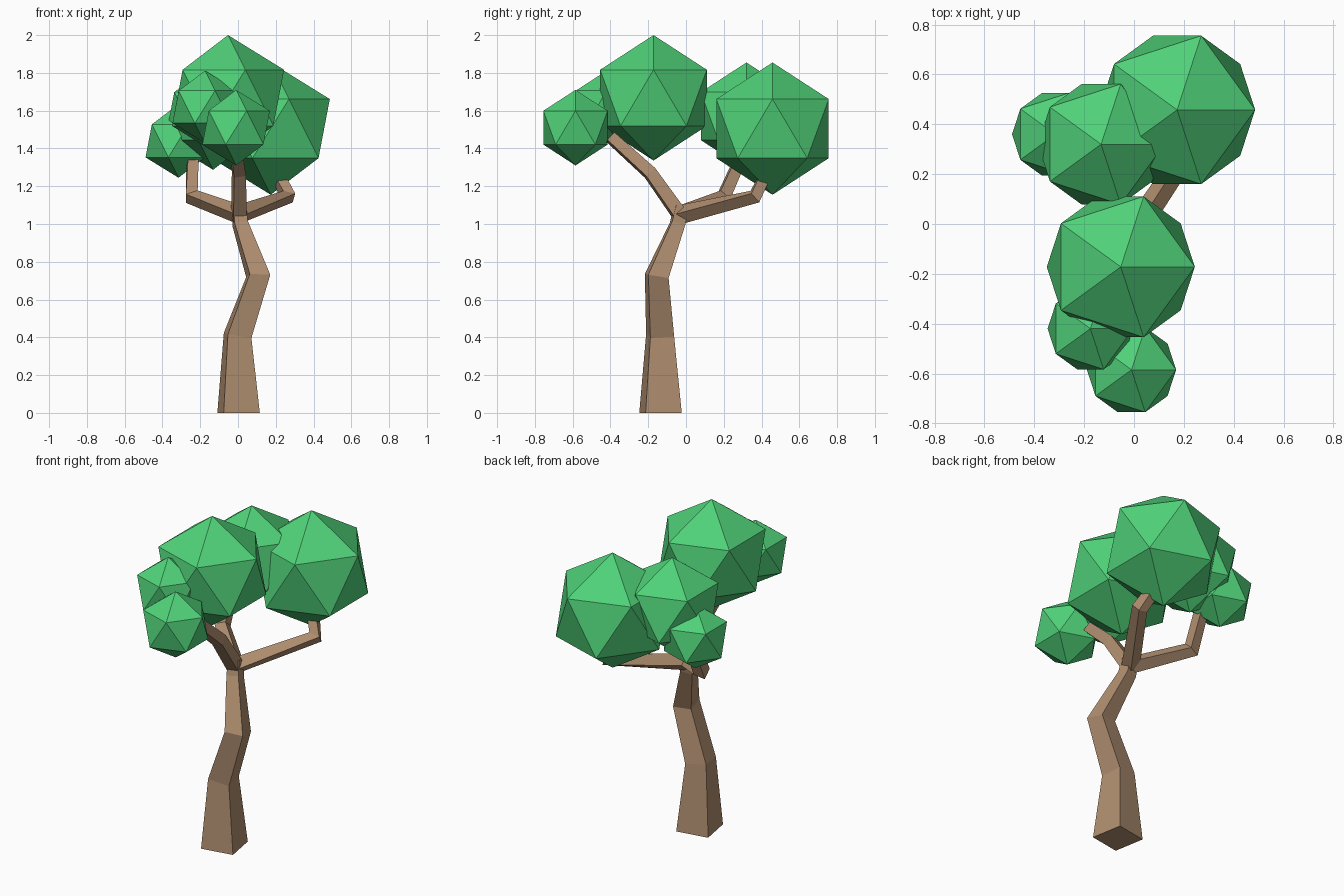
import bpy, bmesh, math
from mathutils import Vector, Matrix

if "Cube" in bpy.data.objects:
    bpy.data.objects.remove(bpy.data.objects["Cube"])


def material(name, rgb):
    m = bpy.data.materials.new(name)
    m.diffuse_color = (*rgb, 1)
    m.use_nodes = True
    m.node_tree.nodes["Principled BSDF"].inputs["Base Color"].default_value = m.diffuse_color
    return m


GREEN = material("leaf green", (0.08, 0.64, 0.19))
BROWN = material("bark brown", (0.43, 0.27, 0.16))


def finish(bm, name, mat):
    bmesh.ops.recalc_face_normals(bm, faces=bm.faces)
    mesh = bpy.data.meshes.new(name)
    bm.to_mesh(mesh)
    bm.free()
    mesh.materials.append(mat)
    ob = bpy.data.objects.new(name, mesh)
    bpy.context.collection.objects.link(ob)


def limb(name, path, twist=10):
    """Square tapered tube; path rows are x, y, z, half side."""
    bm = bmesh.new()
    pts = [Vector(p[:3]) for p in path]
    rings = []
    for i, p in enumerate(pts):
        a = (p - pts[i - 1]).normalized() if i else Vector()
        b = (pts[i + 1] - p).normalized() if i < len(pts) - 1 else Vector()
        t = a + b
        if p.z == 0:
            t = Vector((0, 0, 1))
        q = Vector((0, 0, 1)).rotation_difference(t.normalized()).to_matrix()
        q = q @ Matrix.Rotation(math.radians(twist), 3, 'Z')
        s = path[i][3]
        rings.append([bm.verts.new(p + q @ Vector((u * s, v * s, 0)))
                      for u, v in ((-1, -1), (1, -1), (1, 1), (-1, 1))])
    for lo, hi in zip(rings, rings[1:]):
        for k in range(4):
            n = (k + 1) % 4
            bm.faces.new((lo[k], lo[n], hi[n], hi[k]))
    bm.faces.new(rings[0])
    bm.faces.new(rings[-1])
    finish(bm, name, BROWN)


# Crooked trunk
limb("trunk", [(0.003, -0.135, 0, 0.097), (-0.002, -0.137, 0.41, 0.064),
               (0.107, -0.155, 0.725, 0.055), (0.012, -0.045, 1.0, 0.036),
               (0.004, -0.025, 1.09, 0.034)])

# Three branches from the fork
limb("front_branch", [(0.005, -0.02, 1.03, 0.036), (0.005, -0.19, 1.27, 0.032),
                      (-0.02, -0.40, 1.46, 0.028)])
limb("right_branch", [(0.0, -0.03, 1.05, 0.036), (0.265, 0.365, 1.145, 0.032),
                      (0.20, 0.43, 1.28, 0.028)])
limb("left_branch", [(0.01, -0.03, 1.05, 0.036), (-0.245, 0.20, 1.145, 0.034),
                     (-0.24, 0.30, 1.37, 0.028)])

# Foliage clumps: x, y, z, radius
clumps = [(-0.053, -0.172, 1.668, 0.332), (0.173, 0.458, 1.505, 0.35),
          (-0.132, 0.32, 1.571, 0.284), (-0.315, 0.36, 1.44, 0.195),
          (-0.01, -0.585, 1.51, 0.20), (-0.175, -0.42, 1.62, 0.192)]
for i, (x, y, z, r) in enumerate(clumps, 1):
    bm = bmesh.new()
    bmesh.ops.create_icosphere(bm, subdivisions=1, radius=r,
                               matrix=Matrix.Translation((x, y, z)))
    finish(bm, f"foliage_{i}", GREEN)
